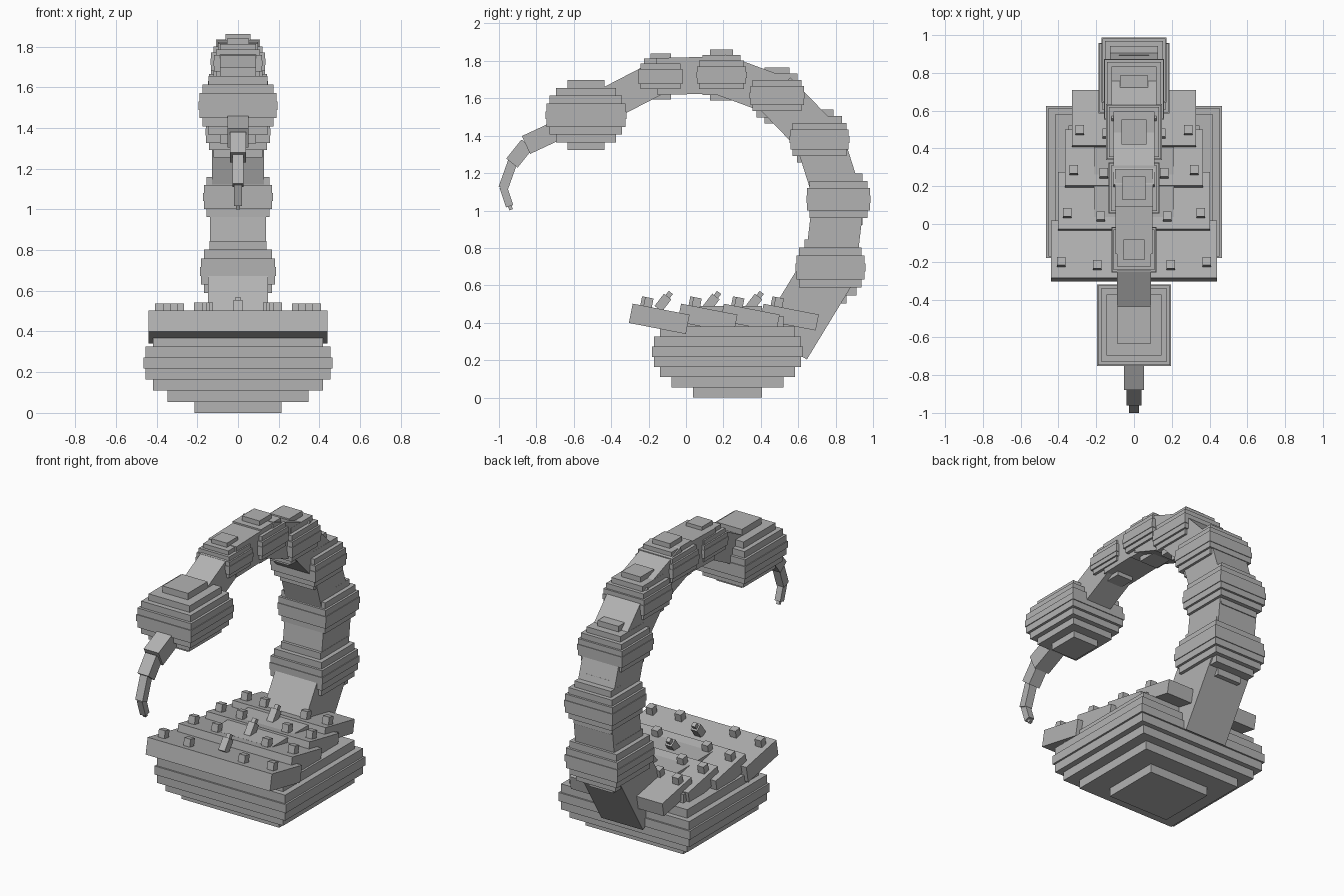
import bpy, bmesh, math
from mathutils import Matrix, Vector

if "Cube" in bpy.data.objects:
    bpy.data.objects.remove(bpy.data.objects["Cube"], do_unlink=True)

stone = bpy.data.materials.new("stone_grey")
stone.use_nodes = True
GREY = (0.45, 0.45, 0.45, 1)
stone.diffuse_color = GREY
stone.node_tree.nodes["Principled BSDF"].inputs["Base Color"].default_value = GREY


def make(name, boxes):
    """One object from boxes given as (centre, size, tilt about x)."""
    bm = bmesh.new()
    for centre, size, tilt in boxes:
        m = (Matrix.Translation(centre) @ Matrix.Rotation(tilt, 4, 'X')
             @ Matrix.Diagonal((*size, 1)))
        bmesh.ops.create_cube(bm, size=1, matrix=m)
    mesh = bpy.data.meshes.new(name)
    bm.to_mesh(mesh)
    bm.free()
    mesh.materials.append(stone)
    ob = bpy.data.objects.new(name, mesh)
    bpy.context.collection.objects.link(ob)
    return ob


def stepped_ball(name, y, z, rx, ry, height):
    """Nine slabs stacked into an ellipsoid."""
    t = height / 9
    boxes = []
    for k in range(-4, 5):
        f = 2 * math.sqrt(1 - (k / 4.5) ** 2)
        boxes.append(((0, y, z + k * t), (rx * f, ry * f, t), 0))
    make(name, boxes)


def beam(a, b, width, depth, extra=0.0):
    """Box running between two (y, z) points, lengthened at both ends."""
    a, b = Vector((0, *a)), Vector((0, *b))
    d = b - a
    return ((a + b) / 2, (width, d.length + 2 * extra, depth), math.atan2(d.z, d.y))


# Body
stepped_ball("body", 0.222, 0.245, 0.465, 0.403, 0.49)

# Overlapping back plates with studs and centre spikes
TILT = -math.radians(11)
centres = [-0.143, 0.115, 0.343, 0.554]
for i, y in enumerate(centres):
    half = 0.44 - 0.037 * i
    length, thick = 0.31 - 0.003 * i, 0.105 - 0.006 * i
    z = 0.421 + 0.003 * i
    make(f"back_plate_{i + 1}", [((0, y, z), (2 * half, length, thick), TILT)])
    studs = []
    for x, dy in ((half * 0.875, -0.058), (half * 0.44, -0.075)):
        for s in (-1, 1):
            zs = z + thick / 2 + 0.022 - dy * math.tan(-TILT)
            studs.append(((s * x, y + dy, zs), (0.045, 0.045, 0.055), TILT))
    make(f"plate_studs_{i + 1}", studs)
    if i < 3:
        foot, mid, tip = (y - 0.005, 0.475), (y + 0.045, 0.54), (y + 0.062, 0.562)
        make(f"back_spike_{i + 1}", [beam(foot, mid, 0.045, 0.05),
                                     beam(mid, tip, 0.026, 0.028)])

# Tail joints: y, z, radius, height
joints = [(0.772, 0.695, 0.187, 0.385), (0.815, 1.06, 0.172, 0.355),
          (0.714, 1.38, 0.16, 0.32), (0.487, 1.615, 0.147, 0.30),
          (0.19, 1.725, 0.135, 0.273), (-0.136, 1.717, 0.12, 0.245)]
for i, (y, z, r, h) in enumerate(joints):
    stepped_ball(f"tail_joint_{i + 1}", y, z, r, r, h)
stepped_ball("tail_bulb", -0.535, 1.51, 0.195, 0.216, 0.374)

# Tail links between the joints
path = [(0.52, 0.28)] + [j[:2] for j in joints] + [(-0.535, 1.51)]
for i, (a, b) in enumerate(zip(path, path[1:])):
    w = 0.295 - 0.0195 * i
    make(f"tail_link_{i + 1}", [beam(a, b, w, w, 0.02 if i else 0.0)])

# Curved stinger
sting = [(-0.62, 1.46), (-0.852, 1.352), (-0.928, 1.257),
         (-0.976, 1.123), (-0.944, 1.027), (-0.936, 1.008)]
widths = [0.105, 0.078, 0.052, 0.04, 0.02]
for i, (a, b) in enumerate(zip(sting, sting[1:])):
    make(f"stinger_{i + 1}", [beam(a, b, widths[i], widths[i], 0.004)])
